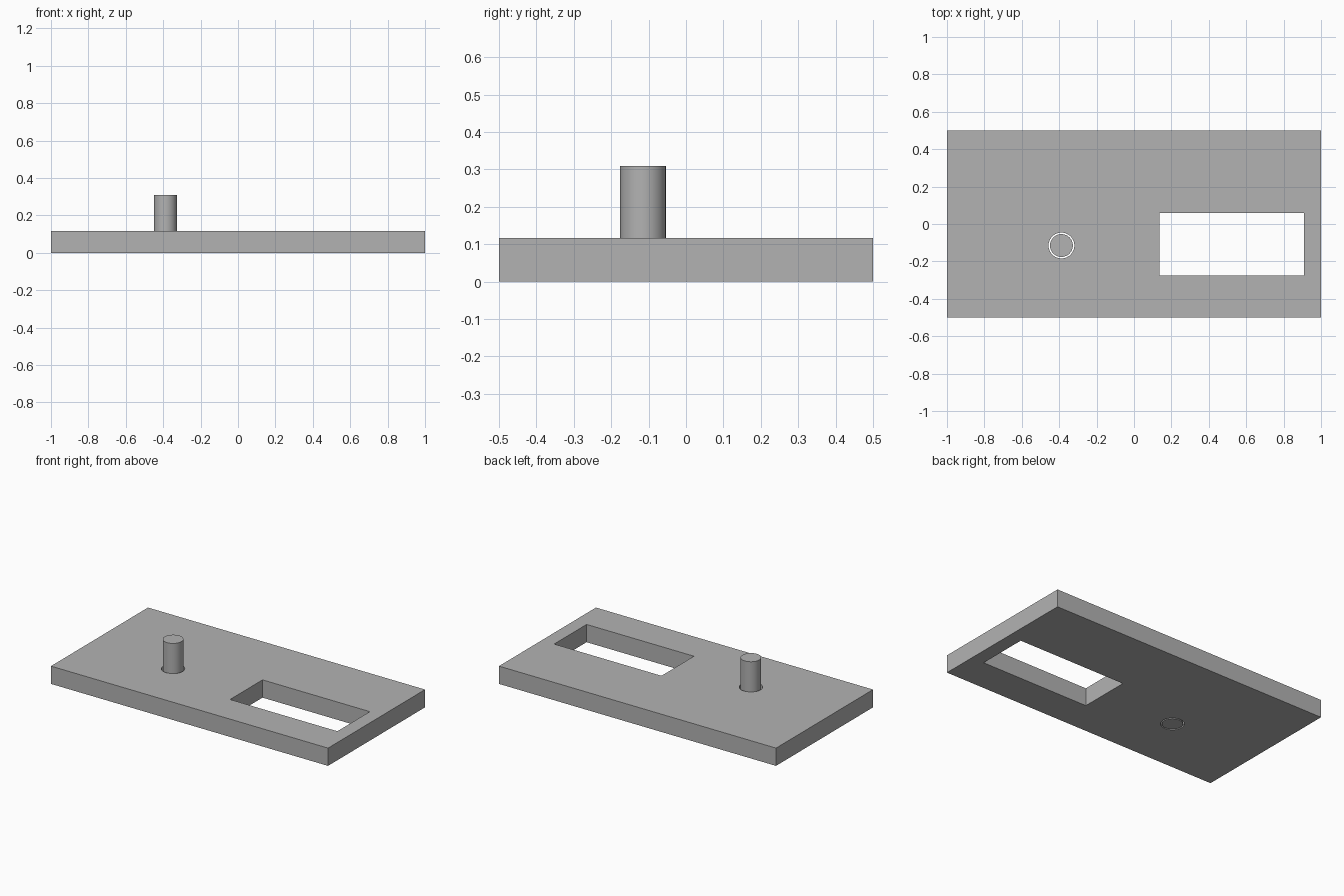
import bpy

cube = bpy.data.objects.get("Cube")
if cube:
    bpy.data.objects.remove(cube, do_unlink=True)

THICK = 0.116
PIN_X, PIN_Y = -0.388, -0.115

grey = bpy.data.materials.new("plain_grey")
grey.use_nodes = True
colour = (0.45, 0.45, 0.45, 1)
grey.diffuse_color = colour
grey.node_tree.nodes["Principled BSDF"].inputs["Base Color"].default_value = colour


def finish(name):
    ob = bpy.context.object
    ob.name = name
    ob.data.materials.append(grey)
    return ob


def box(name, x0, x1, y0, y1, z0, z1):
    bpy.ops.mesh.primitive_cube_add(
        size=1, location=((x0 + x1) / 2, (y0 + y1) / 2, (z0 + z1) / 2))
    bpy.context.object.scale = (x1 - x0, y1 - y0, z1 - z0)
    bpy.ops.object.transform_apply(location=False, rotation=False, scale=True)
    return finish(name)


def rod(name, radius, z0, z1):
    bpy.ops.mesh.primitive_cylinder_add(
        vertices=64, radius=radius, depth=z1 - z0,
        location=(PIN_X, PIN_Y, (z0 + z1) / 2))
    return finish(name)


# Base plate with a rectangular window and a round pin hole
plate = box("base_plate", -1, 1, -0.5, 0.5, 0, THICK)
cutters = [box("window_cutter", 0.135, 0.91, -0.275, 0.06, -0.1, 0.3),
           rod("pin_hole_cutter", 0.069, -0.1, 0.3)]
for cutter in cutters:
    mod = plate.modifiers.new(cutter.name, "BOOLEAN")
    mod.operation = "DIFFERENCE"
    mod.solver = "EXACT"
    mod.object = cutter

# Apply the cuts, then drop the cutters
bpy.ops.object.select_all(action="DESELECT")
plate.select_set(True)
bpy.context.view_layer.objects.active = plate
for cutter in cutters:
    bpy.ops.object.modifier_apply(modifier=cutter.name)
    bpy.data.objects.remove(cutter, do_unlink=True)
bpy.ops.object.shade_smooth_by_angle()

# Round pin standing loosely in the hole
rod("round_pin", 0.061, 0, 0.309)
bpy.ops.object.shade_smooth_by_angle()
